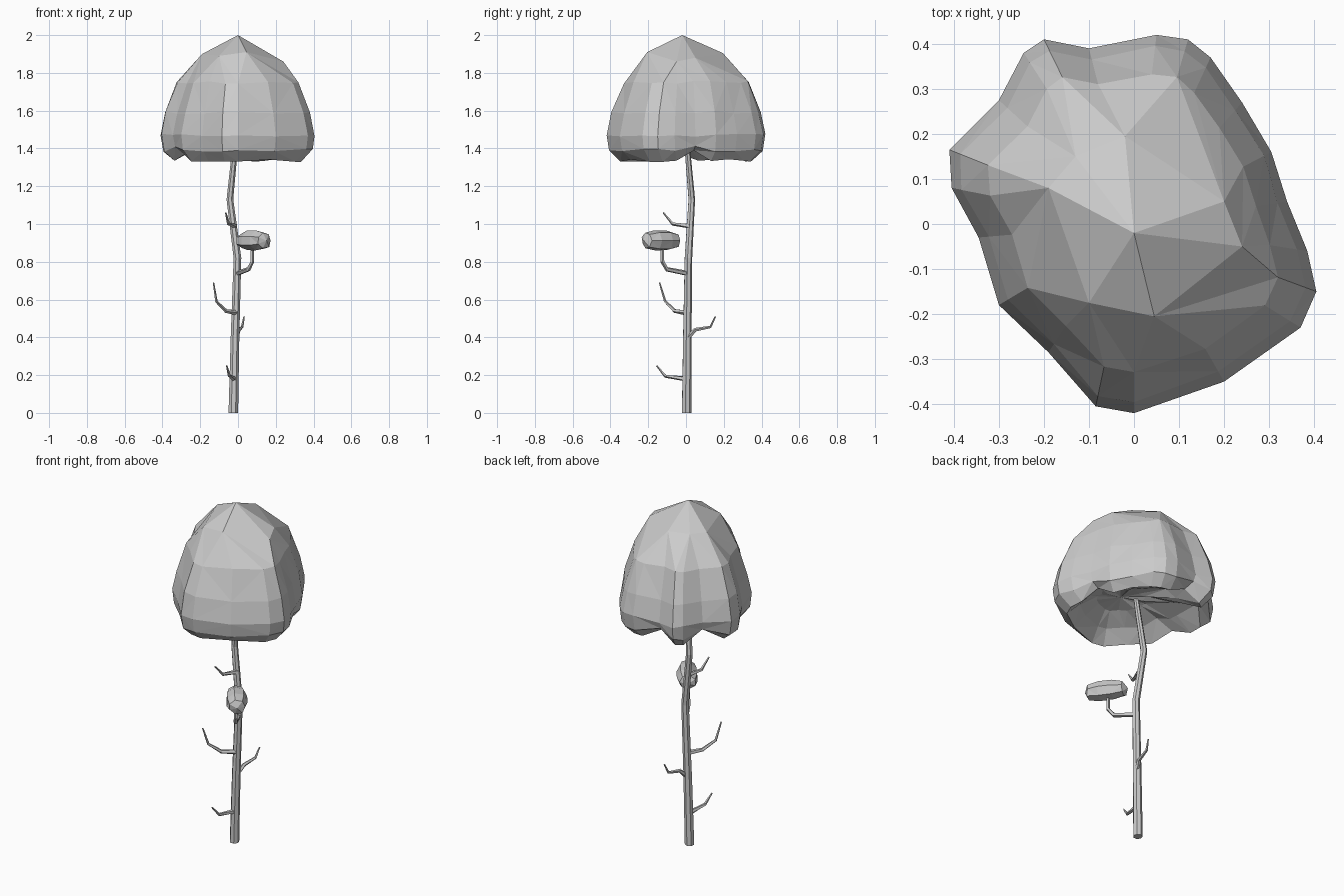
import bpy, bmesh, math, random
from mathutils import Vector, Matrix

random.seed(4)
if "Cube" in bpy.data.objects:
    bpy.data.objects.remove(bpy.data.objects["Cube"], do_unlink=True)

grey = bpy.data.materials.new("plain grey")
grey.use_nodes = True
grey.diffuse_color = (0.6, 0.6, 0.6, 1)
grey.node_tree.nodes["Principled BSDF"].inputs["Base Color"].default_value = (0.6, 0.6, 0.6, 1)


def finish(name, bm):
    bmesh.ops.recalc_face_normals(bm, faces=bm.faces)
    mesh = bpy.data.meshes.new(name)
    bm.to_mesh(mesh)
    bm.free()
    mesh.materials.append(grey)
    obj = bpy.data.objects.new(name, mesh)
    bpy.context.collection.objects.link(obj)
    return obj


def tube(name, points, r_start, r_end, sides):
    """Tapered faceted tube through a list of points."""
    bm = bmesh.new()
    pts = [Vector(p) for p in points]
    rings = []
    last = len(pts) - 1
    for i, p in enumerate(pts):
        along = (pts[min(i + 1, last)] - pts[max(i - 1, 0)]).normalized()
        if i == 0 and abs(along.z) > 0.9:
            along = Vector((0, 0, 1))
        side = along.cross(Vector((0.6, 0.8, 0.01))).normalized()
        up = along.cross(side)
        r = r_start + (r_end - r_start) * i / last
        angles = [math.tau * k / sides for k in range(sides)]
        rings.append([bm.verts.new(p + r * (side * math.cos(a) + up * math.sin(a))) for a in angles])
    for a, b in zip(rings, rings[1:]):
        for k in range(sides):
            n = (k + 1) % sides
            bm.faces.new((a[k], a[n], b[n], b[k]))
    bm.faces.new(rings[0])
    bm.faces.new(rings[-1])
    return finish(name, bm)


# Bent trunk
tube("trunk", [(-0.025, 0.002, 0), (-0.016, 0.006, 0.4), (-0.003, 0.012, 0.82),
               (-0.043, 0.03, 1.13), (-0.02, 0.01, 1.36), (-0.01, 0, 1.48)], 0.026, 0.013, 7)

# Bare twigs
twigs = {
    "low_twig": [(-0.02, 0, 0.18), (-0.045, -0.11, 0.195), (-0.06, -0.155, 0.25)],
    "back_twig": [(-0.01, 0.01, 0.4), (0.005, 0.05, 0.44), (0.022, 0.13, 0.455), (0.032, 0.155, 0.51)],
    "long_twig": [(-0.01, 0, 0.53), (-0.065, -0.06, 0.54), (-0.115, -0.11, 0.59), (-0.13, -0.14, 0.69)],
    "upper_twig": [(-0.015, 0.02, 0.99), (-0.05, -0.07, 1.0), (-0.065, -0.12, 1.06)],
}
for name, path in twigs.items():
    tube(name, path, 0.014, 0.004, 5)
tube("leafy_twig", [(0, 0, 0.74), (0.055, -0.1, 0.76), (0.075, -0.125, 0.8),
                    (0.075, -0.125, 0.89)], 0.014, 0.009, 5)

# Small blunt-ended leaf clump on the leafy twig
bm = bmesh.new()
bmesh.ops.create_uvsphere(bm, u_segments=7, v_segments=5, radius=1,
                          matrix=Matrix.Rotation(math.pi / 2, 4, "Y"))
for v in bm.verts:
    if 0.5 < abs(v.co.x) < 0.95:
        v.co.y *= 1.25
        v.co.z *= 1.25
    v.co *= random.uniform(0.96, 1.06)
turn = Matrix.Rotation(math.radians(-54), 4, "Z")
move = Matrix.Translation((0.083, -0.13, 0.912))
bmesh.ops.transform(bm, matrix=move @ turn @ Matrix.Diagonal((0.118, 0.06, 0.056, 1)), verts=bm.verts)
bmesh.ops.triangulate(bm, faces=bm.faces)
finish("small_leaf_clump", bm)

# Lobed canopy: footprint outline swept through levels, shallow hollow underneath
outline = [(0.405, -0.15), (0.385, -0.06), (0.34, 0.05), (0.305, 0.16), (0.24, 0.27), (0.17, 0.37),
           (0.12, 0.41), (0.05, 0.42), (-0.1, 0.39), (-0.2, 0.41), (-0.245, 0.38), (-0.3, 0.275),
           (-0.41, 0.165), (-0.405, 0.08), (-0.345, -0.03), (-0.3, -0.18), (-0.19, -0.285),
           (-0.085, -0.405), (0, -0.42), (0.2, -0.35), (0.37, -0.23)]
crown = [(0.24, -0.05, 1.86), (0.2, 0.05, 1.88), (-0.02, 0.195, 1.905), (-0.13, 0.15, 1.9),
         (-0.19, 0.08, 1.9), (-0.1, -0.175, 1.89), (0.045, -0.205, 1.91)]
notches = {2: 0.05, 8: 0.07, 11: 0.07, 14: 0.04}
# scale, height, share of the notch lift, sideways drift of the hollow
levels = [(0.79, 1.75, 0, 0), (0.94, 1.59, 0, 0), (1.0, 1.47, 0, 0), (0.97, 1.39, 0.6, 0),
          (0.83, 1.335, 1, 0), (0.6, 1.39, 0.5, 0.02), (0.3, 1.44, 0, 0.05)]
bm = bmesh.new()
count = len(outline)
apex = bm.verts.new((0, -0.02, 2))
top = [bm.verts.new(c) for c in crown]
rings = []
for scale, height, share, drift in levels:
    ring = []
    for i, (x, y) in enumerate(outline):
        wobble = random.uniform(-0.008, 0.008)
        lift = notches.get(i, 0) * share
        s = scale if scale == 1 else scale + wobble
        ring.append(bm.verts.new((x * s + drift, y * s - drift, height + lift + wobble)))
    rings.append(ring)
for g in range(len(top)):
    a, b = top[g], top[(g + 1) % len(top)]
    bm.faces.new((apex, a, b))
    fan = [rings[0][(g * 3 + k) % count] for k in range(1, 5)]
    bm.faces.new((a, fan[0], fan[1]))
    bm.faces.new((a, fan[1], fan[2]))
    bm.faces.new((a, fan[2], b))
    bm.faces.new((b, fan[2], fan[3]))
for a, b in zip(rings, rings[1:]):
    for k in range(count):
        n = (k + 1) % count
        bm.faces.new((a[k], b[k], b[n], a[n]))
centre = bm.verts.new((0.05, -0.05, 1.46))
for k in range(count):
    bm.faces.new((rings[-1][k], centre, rings[-1][(k + 1) % count]))
quads = [f for f in bm.faces if len(f.verts) == 4]
bmesh.ops.triangulate(bm, faces=quads, quad_method="SHORT_EDGE")
finish("canopy", bm)
